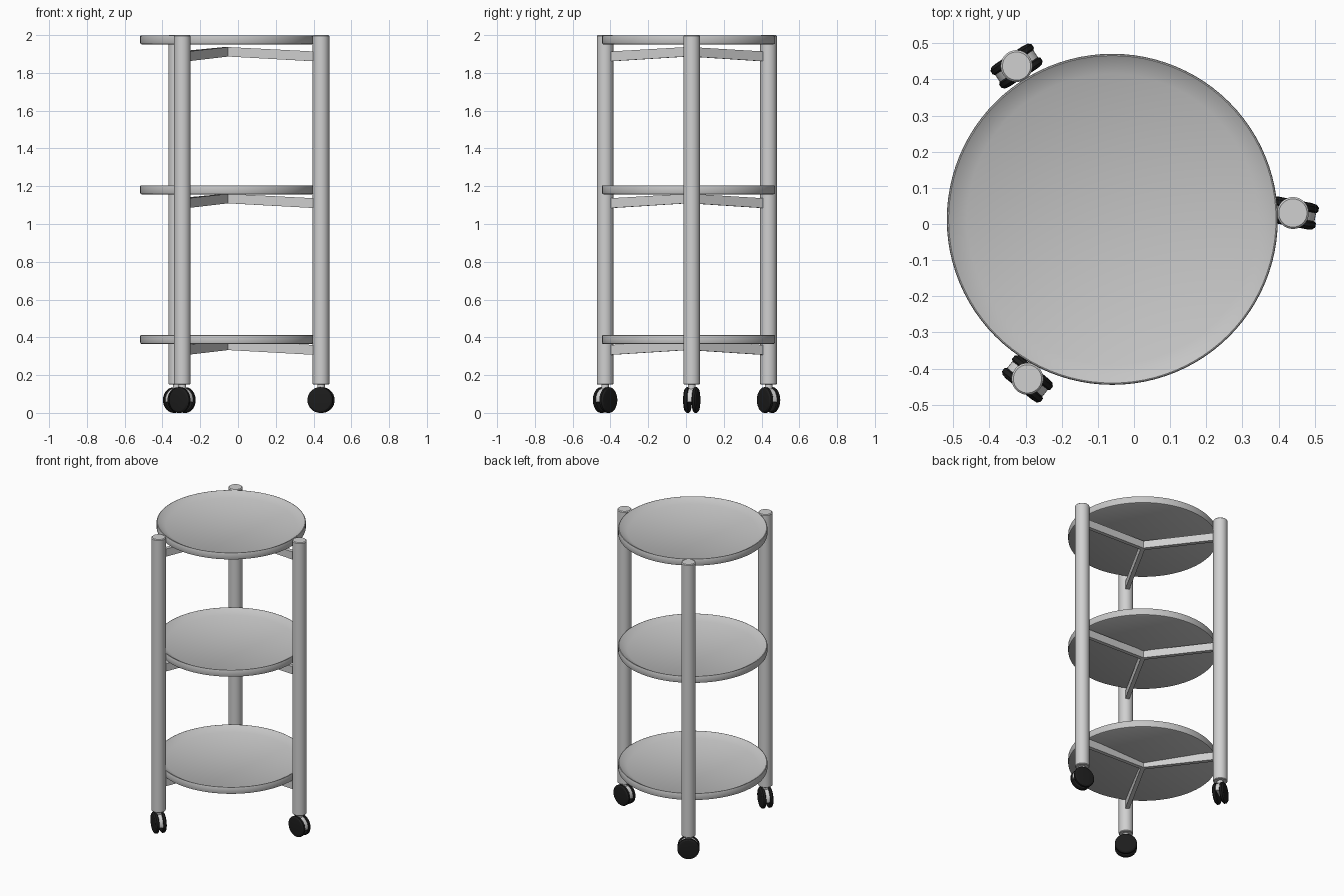
import bpy
import bmesh
from math import cos, sin, pi, radians
from mathutils import Matrix, Vector

cube = bpy.data.objects.get("Cube")
if cube:
    bpy.data.objects.remove(cube, do_unlink=True)


def material(name, rgb):
    m = bpy.data.materials.new(name)
    m.use_nodes = True
    m.diffuse_color = (*rgb, 1)
    m.node_tree.nodes["Principled BSDF"].inputs["Base Color"].default_value = (*rgb, 1)
    return m


TRAY = material("tray grey", (0.56, 0.56, 0.56))
FRAME = material("frame grey", (0.63, 0.63, 0.63))
HOOD = material("caster grey", (0.66, 0.66, 0.66))
RUBBER = material("wheel black", (0.012, 0.012, 0.012))


def finish(name, bm, mat, matrix=Matrix(), angle=30):
    """Turn a bmesh into a named, coloured, smooth-shaded object."""
    bmesh.ops.recalc_face_normals(bm, faces=bm.faces)
    mesh = bpy.data.meshes.new(name)
    bm.to_mesh(mesh)
    bm.free()
    mesh.materials.append(mat)
    ob = bpy.data.objects.new(name, mesh)
    bpy.context.collection.objects.link(ob)
    ob.matrix_world = matrix
    bpy.ops.object.select_all(action="DESELECT")
    ob.select_set(True)
    bpy.context.view_layer.objects.active = ob
    bpy.ops.object.shade_smooth_by_angle(angle=radians(angle))
    return ob


def lathe(name, profile, mat, matrix, steps=48):
    """Revolve (radius, height) points around the local z axis."""
    bm = bmesh.new()
    verts = [bm.verts.new((r, 0, z)) for r, z in profile]
    edges = [bm.edges.new(pair) for pair in zip(verts, verts[1:])]
    bmesh.ops.spin(bm, geom=verts + edges, axis=(0, 0, 1), cent=(0, 0, 0),
                   angle=2 * pi, steps=steps)
    bmesh.ops.remove_doubles(bm, verts=bm.verts, dist=0.0001)
    return finish(name, bm, mat, matrix)


def prism(name, outline, thickness, mat, matrix):
    """Extrude an (x, z) outline to a plate centred on local y."""
    bm = bmesh.new()
    face = bm.faces.new([bm.verts.new((x, -thickness / 2, z)) for x, z in outline])
    out = bmesh.ops.extrude_face_region(bm, geom=[face])
    moved = [v for v in out["geom"] if isinstance(v, bmesh.types.BMVert)]
    bmesh.ops.translate(bm, verts=moved, vec=(0, thickness, 0))
    return finish(name, bm, mat, matrix)


def turn(degrees):
    return Matrix.Rotation(radians(degrees), 4, "Z")


CENTRE = Vector((-0.06, 0.013, 0))
LEG_DIST, LEG_R = 0.5, 0.044
WHEEL_R = 0.068
LEVELS = {"bottom": (0.364, 0.307), "middle": (1.157, 1.084), "top": (1.951, 1.861)}
LEGS = {"left": (2, -11), "back_right": (122, 33), "front_right": (242, -39)}

# Trays: shallow dishes with a sloping rim
dish = [(0, 0), (0.45, 0), (0.456, 0.003), (0.458, 0.009), (0.458, 0.043),
        (0.456, 0.047), (0.453, 0.048), (0.45, 0.046), (0.402, 0.02), (0, 0.02)]
for level, (z, _) in LEVELS.items():
    lathe(level + "_tray", dish, TRAY, Matrix.Translation(CENTRE + Vector((0, 0, z))), 96)

# Legs, support arms and casters
post = [(0, 0.15), (LEG_R - 0.004, 0.15), (LEG_R, 0.154), (LEG_R, 1.995),
        (LEG_R - 0.005, 2), (0, 2)]
arm = [(0, 0.026), (LEG_DIST - 0.03, 0), (LEG_DIST - 0.03, 0.052), (0, 0.076)]
for side, (angle, swivel) in LEGS.items():
    a = radians(angle)
    foot = CENTRE + Vector((cos(a), sin(a), 0)) * LEG_DIST
    lathe(side + "_leg", post, FRAME, Matrix.Translation(foot))
    for level, (_, z) in LEVELS.items():
        prism(f"{side}_{level}_arm", arm, 0.026, FRAME,
              Matrix.Translation(CENTRE + Vector((0, 0, z))) @ turn(angle))

    # Caster: stem, hood and twin wheels
    place = Matrix.Translation(foot) @ turn(swivel)
    lathe(side + "_caster_stem", [(0, 0.1), (0.02, 0.1), (0.02, 0.152), (0, 0.152)],
          HOOD, place, 24)
    arc = [(0.063 * cos(t), WHEEL_R + 0.063 * sin(t))
           for t in (radians(-10 + 10 * i) for i in range(21))]
    prism(side + "_caster_hood", arc, 0.026, HOOD, place)
    wheel = [(0, 0), (WHEEL_R - 0.006, 0), (WHEEL_R, 0.005), (WHEEL_R, 0.017),
             (WHEEL_R - 0.008, 0.024), (0.045, 0.026), (0, 0.026)]
    for label, tilt in (("inner", 90), ("outer", -90)):
        axle = Matrix.Translation((0, -0.011 if tilt > 0 else 0.011, WHEEL_R))
        lathe(f"{side}_{label}_wheel", wheel, RUBBER,
              place @ axle @ Matrix.Rotation(radians(tilt), 4, "X"), 32)
